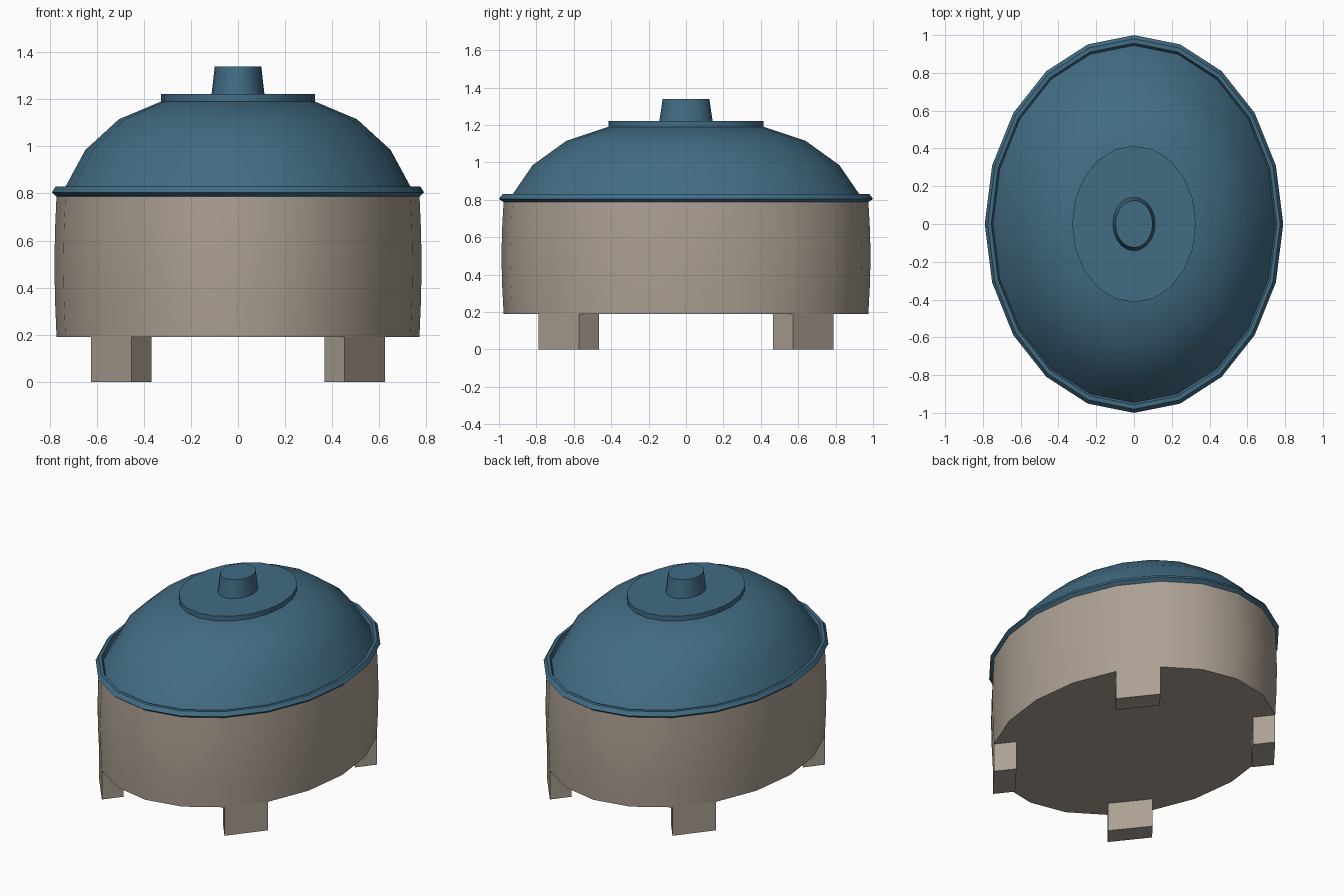
import bpy
import math

SEGMENTS = 20
WIDTH = 0.79  # oval squeeze across x

old = bpy.data.objects.get("Cube")
if old:
    bpy.data.objects.remove(old, do_unlink=True)


def material(name, rgb):
    mat = bpy.data.materials.new(name)
    mat.use_nodes = True
    mat.diffuse_color = (*rgb, 1)
    bsdf = mat.node_tree.nodes["Principled BSDF"]
    bsdf.inputs["Base Color"].default_value = (*rgb, 1)
    bsdf.inputs["Roughness"].default_value = 0.7
    return mat


def add_mesh(name, verts, faces, mat, smooth=True):
    mesh = bpy.data.meshes.new(name)
    mesh.from_pydata(verts, [], faces)
    mesh.materials.append(mat)
    obj = bpy.data.objects.new(name, mesh)
    bpy.context.collection.objects.link(obj)
    if smooth:
        bpy.ops.object.select_all(action="DESELECT")
        obj.select_set(True)
        bpy.context.view_layer.objects.active = obj
        bpy.ops.object.shade_smooth_by_angle(angle=math.radians(30))
    return obj


def oval_point(radius, step, z):
    a = 2 * math.pi * step / SEGMENTS
    return (WIDTH * radius * math.cos(a), radius * math.sin(a), z)


def oval_lathe(name, profile, mat, ring=False):
    """Turn a (radius, z) profile listed from bottom to top into an oval solid."""
    n, rows = SEGMENTS, len(profile)
    verts = [oval_point(r, i, z) for r, z in profile for i in range(n)]
    faces = []
    for j in range(rows if ring else rows - 1):
        k = (j + 1) % rows
        for i in range(n):
            i2 = (i + 1) % n
            faces.append((j * n + i, j * n + i2, k * n + i2, k * n + i))
    if not ring:
        faces.append(tuple(reversed(range(n))))
        faces.append(tuple(range((rows - 1) * n, rows * n)))
    return add_mesh(name, verts, faces, mat)


clay = material("warm_taupe", (0.41, 0.35, 0.29))
blue = material("slate_blue", (0.054, 0.15, 0.23))

# Pot body with a slight bulge
oval_lathe("pot_body", [(0.975, 0.19), (0.983, 0.34), (0.987, 0.5),
                        (0.983, 0.65), (0.975, 0.795)], clay)

# Lid: bevelled rim, faceted dome, top plate and knob
oval_lathe("lid_rim", [(0.93, 0.787), (0.975, 0.787), (1.0, 0.805),
                       (0.98, 0.83), (0.957, 0.83), (0.948, 0.805)], blue, ring=True)
oval_lathe("lid_dome", [(0.947, 0.80), (0.82, 0.985), (0.64, 1.115),
                        (0.415, 1.19)], blue)
oval_lathe("lid_plate", [(0.415, 1.185), (0.415, 1.222)], blue)
oval_lathe("lid_knob", [(0.143, 1.215), (0.125, 1.34)], blue)

# Four feet, each flush with one diagonal facet of the body
BOX = [(3, 2, 1, 0), (4, 5, 6, 7), (0, 1, 5, 4), (1, 2, 6, 5), (2, 3, 7, 6), (3, 0, 4, 7)]
DEPTH = 0.153 * math.sqrt(0.5)
for name, sx, sy in (("front_left_foot", 1, -1), ("front_right_foot", -1, -1),
                     ("back_left_foot", 1, 1), ("back_right_foot", -1, 1)):
    x1, y1, _ = oval_point(0.975, 2, 0)
    x2, y2, _ = oval_point(0.975, 3, 0)
    dx, dy = WIDTH * DEPTH, DEPTH
    plan = [(x1, y1), (x2, y2), (x2 - dx, y2 - dy), (x1 - dx, y1 - dy)]
    verts = [(sx * x, sy * y, z) for z in (0, 0.2) for x, y in plan]
    faces = BOX if sx * sy > 0 else [f[::-1] for f in BOX]
    add_mesh(name, verts, faces, clay, smooth=False)
